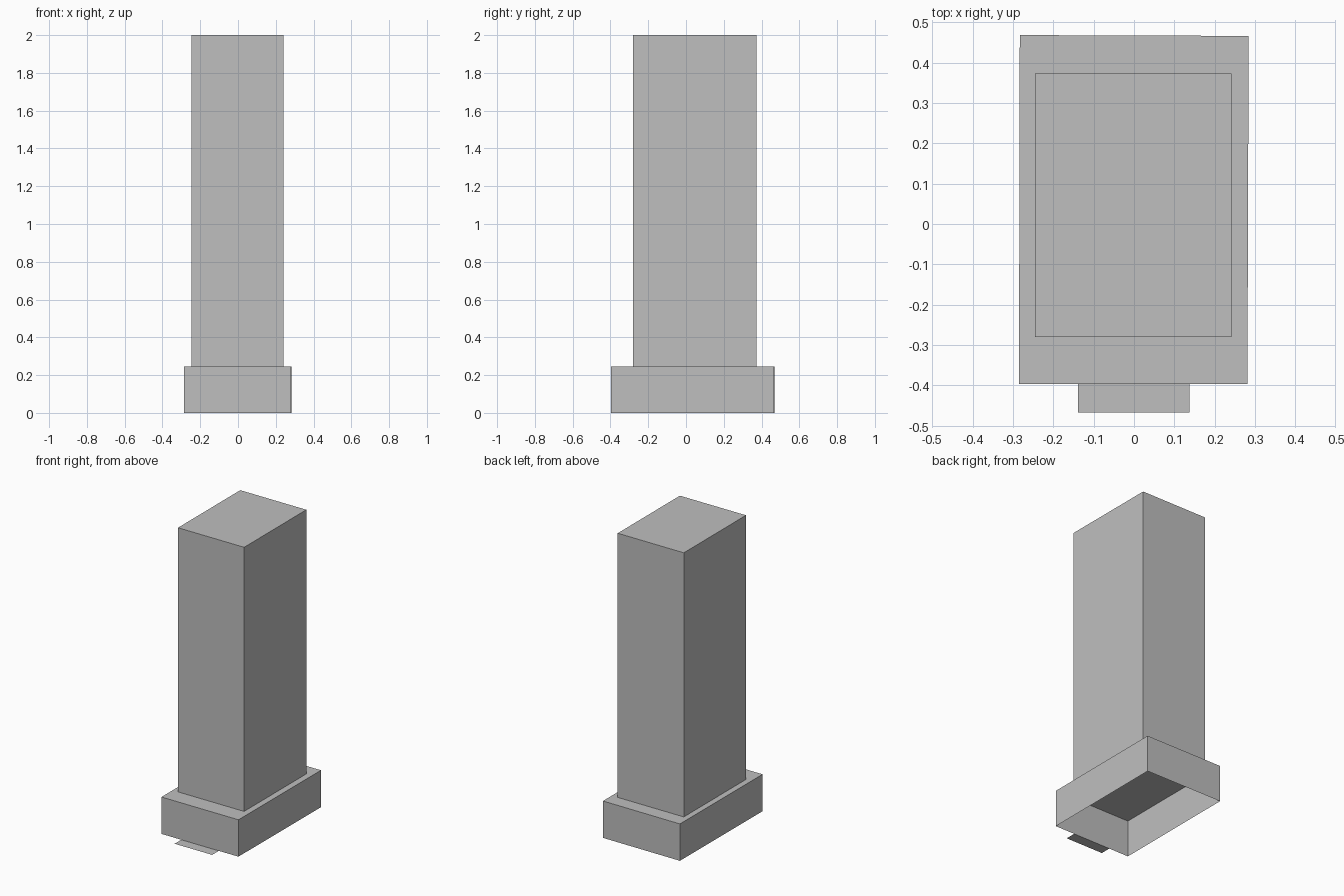
import bpy
import bmesh

cube = bpy.data.objects.get("Cube")
if cube:
    bpy.data.objects.remove(cube, do_unlink=True)

# Single colour
grey = bpy.data.materials.new("light_grey")
grey.use_nodes = True
colour = (0.52, 0.52, 0.52, 1)
grey.diffuse_color = colour
grey.node_tree.nodes["Principled BSDF"].inputs["Base Color"].default_value = colour


def rectangle(x0, x1, y0, y1):
    return [(x0, y0), (x1, y0), (x1, y1), (x0, y1)]


def block(name, outline, bottom, top):
    """Raise an outline into walls with a roof, open below; flat if no height."""
    bm = bmesh.new()
    upper = [bm.verts.new((x, y, top)) for x, y in outline]
    bm.faces.new(upper)
    if top > bottom:
        lower = [bm.verts.new((x, y, bottom)) for x, y in outline]
        for i in range(len(outline)):
            j = (i + 1) % len(outline)
            bm.faces.new((lower[i], lower[j], upper[j], upper[i]))
    mesh = bpy.data.meshes.new(name)
    bm.to_mesh(mesh)
    bm.free()
    mesh.materials.append(grey)
    obj = bpy.data.objects.new(name, mesh)
    bpy.context.collection.objects.link(obj)
    return obj


base_height = 0.245

# Hollow, slightly skewed base
block("base", [(-0.285, -0.397), (0.281, -0.397), (0.284, 0.466), (-0.283, 0.468)],
      0, base_height)

# Tall tower standing on the base
block("tower", rectangle(-0.245, 0.241, -0.28, 0.373), base_height, 2)

# Thin entrance slab on the ground
block("entrance_slab", rectangle(-0.139, 0.137, -0.467, -0.397), 0, 0)
